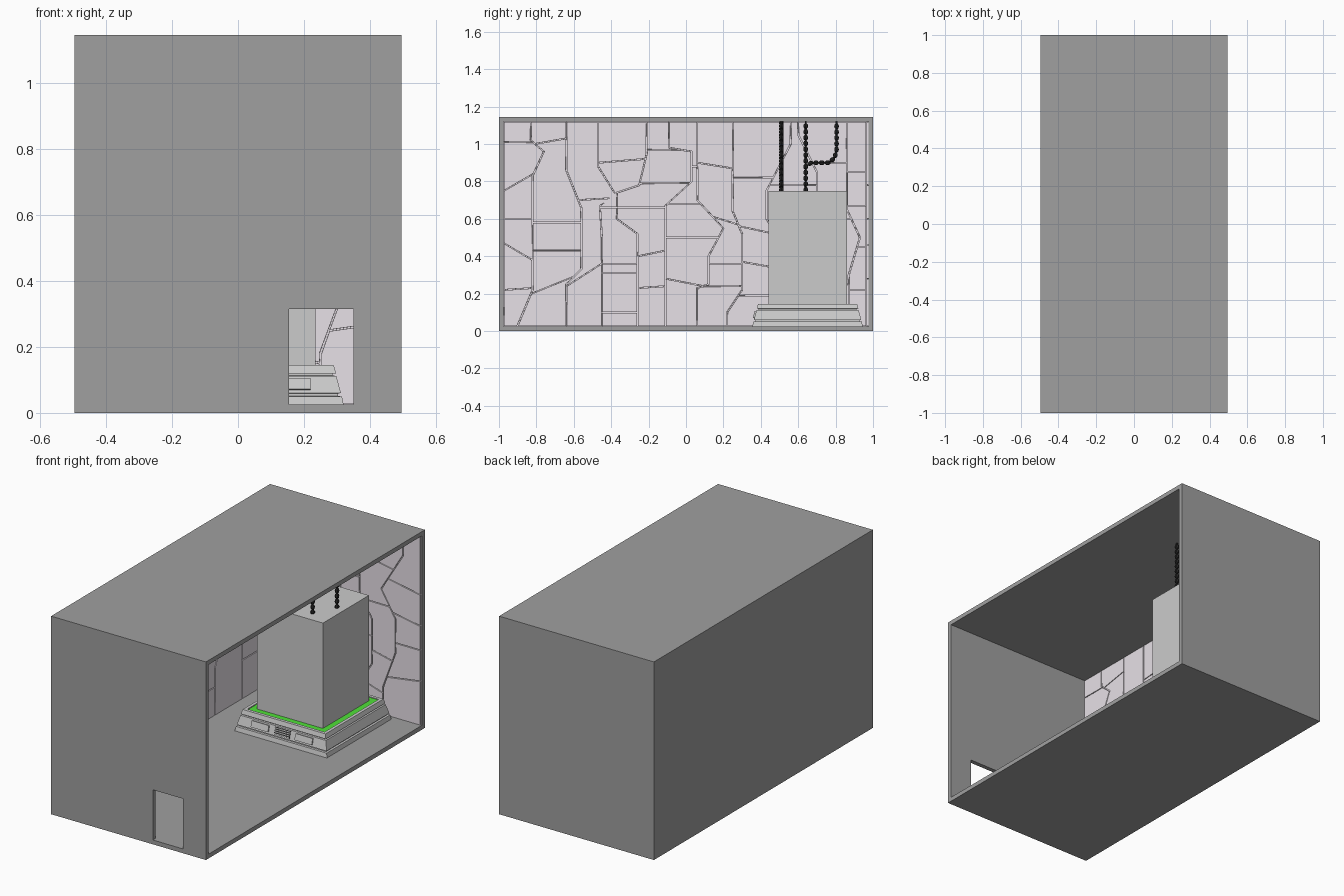
import bpy, bmesh, math
from mathutils import Vector, Matrix


def material(name, r, g, b):
    m = bpy.data.materials.new(name)
    m.diffuse_color = (r, g, b, 1)
    return m


DARK = material("dark_grey", 0.35, 0.35, 0.35)
LILAC = material("pale_lilac", 0.80, 0.75, 0.80)
GREEN = material("glow_green", 0.08, 0.75, 0.04)
BLACK = material("black", 0.02, 0.02, 0.02)


def finish(name, bm, mat=None):
    me = bpy.data.meshes.new(name)
    bm.to_mesh(me)
    bm.free()
    ob = bpy.data.objects.new(name, me)
    bpy.context.collection.objects.link(ob)
    if mat:
        me.materials.append(mat)
    return ob


def box(name, lo, hi, mat=None):
    lo, hi = Vector(lo), Vector(hi)
    bm = bmesh.new()
    m = Matrix.Translation((lo + hi) / 2) @ Matrix.Diagonal((*(hi - lo), 1))
    bmesh.ops.create_cube(bm, size=1, matrix=m)
    return finish(name, bm, mat)


# Room shell: hollow box open on the right, with a doorway in the front wall
room = box("room_shell", (-0.495, -1, 0), (0.495, 1, 1.145), DARK)
cutters = [box("cavity_cutter", (-0.472, -0.975, 0.025), (0.7, 0.975, 1.12)),
           box("door_cutter", (0.155, -1.2, 0.025), (0.35, -0.9, 0.315))]
bpy.context.view_layer.objects.active = room
for c in cutters:
    c.hide_render = True
    mod = room.modifiers.new("cut", 'BOOLEAN')
    mod.operation, mod.object, mod.solver = 'DIFFERENCE', c, 'EXACT'
    bpy.ops.object.modifier_apply(modifier=mod.name)
for c in cutters:
    bpy.data.objects.remove(c)


# Wall panelling: jogged seams split into raised plates with narrow grooves
def at(line, z):
    for (u0, z0), (u1, z1) in zip(line, line[1:]):
        if z0 <= z <= z1 and z1 > z0:
            return (u0 + (u1 - u0) * (z - z0) / (z1 - z0), z)
    return line[-1]


def piece(line, z0, z1):
    return [at(line, z0)] + [p for p in line if z0 < p[1] < z1] + [at(line, z1)]


def panelling(name, seams, splits, place, normal):
    bm = bmesh.new()
    seams = [[(s[0][0], 0.025)] + s + [(s[-1][0], 1.12)] for s in seams]
    for left, right, cuts in zip(seams, seams[1:], splits):
        cuts = [(0.025, 0.025)] + cuts + [(1.12, 1.12)]
        for a, b in zip(cuts, cuts[1:]):
            pts = piece(left, a[0], b[0]) + piece(right, a[1], b[1])[::-1]
            f = bm.faces.new([bm.verts.new(place(*p)) for p in pts])
            f.normal_update()
            if f.normal.dot(Vector(normal)) < 0:
                f.normal_flip()
    plates = bm.faces[:]
    bmesh.ops.inset_individual(bm, faces=plates, thickness=0.003)
    bmesh.ops.inset_individual(bm, faces=plates, thickness=0.0005, depth=0.009)
    return finish(name, bm, LILAC)


side_seams = [
    [(-0.975, 0.1)],
    [(-0.90, 0.03), (-0.82, 0.22), (-0.82, 0.83), (-0.76, 0.96), (-0.83, 1.02)],
    [(-0.64, 0.25), (-0.56, 0.33), (-0.56, 0.66), (-0.64, 0.86)],
    [(-0.45, 0.50), (-0.46, 0.67), (-0.37, 0.72), (-0.47, 0.88), (-0.47, 1.0)],
    [(-0.26, 0.52), (-0.37, 0.60), (-0.37, 0.74), (-0.25, 0.78), (-0.21, 0.95)],
    [(-0.11, 0.21), (-0.11, 0.67), (0.03, 0.80), (0.03, 0.96), (-0.09, 0.98)],
    [(0.06, 0.23), (0.12, 0.25), (0.12, 0.40), (0.20, 0.55), (0.06, 0.70), (0.06, 0.86)],
    [(0.22, 0.10), (0.30, 0.22), (0.30, 0.52), (0.25, 0.64), (0.25, 0.85)],
    [(0.45, 0.30), (0.52, 0.45), (0.43, 0.60), (0.43, 0.75), (0.56, 1.0)],
    [(0.70, 0.50), (0.70, 0.85), (0.60, 1.05)],
    [(0.87, 0.30), (0.93, 0.50), (0.86, 0.65), (0.86, 1.0)],
    [(0.965, 0.1)]]
side_splits = [
    [(0.22, 0.23), (0.47, 0.38), (0.60, 0.60), (0.75, 0.84), (1.01, 1.01)],
    [(0.20, 0.29), (0.43, 0.43), (0.58, 0.58), (1.00, 1.03)],
    [(0.24, 0.36), (0.70, 0.71)],
    [(0.10, 0.10), (0.31, 0.31), (0.36, 0.36), (0.66, 0.66), (0.90, 0.92)],
    [(0.23, 0.24), (0.40, 0.43), (0.66, 0.66), (0.79, 0.79), (0.97, 0.97)],
    [(0.28, 0.24), (0.50, 0.50), (0.68, 0.68), (0.88, 0.88)],
    [(0.24, 0.24), (0.36, 0.36), (0.61, 0.57), (0.90, 0.87)],
    [(0.19, 0.19), (0.37, 0.34), (0.56, 0.52), (0.82, 0.82)],
    [(0.40, 0.40), (0.78, 0.78)],
    [(0.25, 0.25), (0.60, 0.60), (0.90, 0.90)],
    [(0.22, 0.22), (0.45, 0.45), (0.67, 0.67), (0.85, 0.85)]]
panelling("left_wall_panels", side_seams, side_splits,
          lambda u, v: (-0.4715, u, v), (1, 0, 0))

back_seams = [
    [(-0.47, 0.1)],
    [(-0.30, 0.30), (-0.24, 0.38), (-0.24, 0.80), (-0.32, 0.90)],
    [(-0.08, 0.45), (-0.02, 0.60), (-0.02, 0.85), (-0.10, 0.95)],
    [(0.12, 0.20), (0.18, 0.30), (0.18, 0.56), (0.10, 0.70)],
    [(0.25, 0.18), (0.33, 0.40), (0.33, 0.60), (0.24, 0.75), (0.38, 0.98)],
    [(0.49, 0.1)]]
back_splits = [
    [(0.20, 0.24), (0.55, 0.55), (0.95, 0.98)],
    [(0.35, 0.35), (0.70, 0.70), (1.00, 1.00)],
    [(0.25, 0.25), (0.50, 0.46), (0.78, 0.78)],
    [(0.19, 0.15), (0.38, 0.35), (0.66, 0.66), (0.92, 0.88)],
    [(0.25, 0.28), (0.46, 0.46), (0.63, 0.60), (0.82, 0.78)]]
panelling("back_wall_panels", back_seams, back_splits,
          lambda u, v: (u, 0.9745, v), (0, -1, 0))

# Stepped square plinth with a recessed top, swept from (half width, z) pairs
CX, CY = 0.025, 0.65
profile = [(0.295, 0.025), (0.29, 0.05), (0.278, 0.051), (0.278, 0.059),
           (0.287, 0.06), (0.273, 0.112), (0.262, 0.113), (0.262, 0.119),
           (0.272, 0.12), (0.265, 0.145), (0.247, 0.145), (0.247, 0.127)]
bm = bmesh.new()
rings = [[bm.verts.new((CX + sx * h, CY + sy * h, z))
          for sx, sy in ((-1, -1), (1, -1), (1, 1), (-1, 1))] for h, z in profile]
for a, b in zip(rings, rings[1:]):
    for i in range(4):
        j = (i + 1) % 4
        bm.faces.new((a[i], a[j], b[j], b[i]))
bm.faces.new(rings[-1])
bm.faces.new(rings[0][::-1])
finish("plinth", bm)

# Green light strip and the monolith standing in it
box("light_strip", (CX - 0.246, CY - 0.246, 0.128), (CX + 0.246, CY + 0.246, 0.141), GREEN)
box("monolith", (CX - 0.21, CY - 0.21, 0.13), (CX + 0.21, CY + 0.21, 0.75))

# Plates and vent leaning against the front of the plinth
tilt = math.atan2(0.014, 0.052)


def front_plate(name, x, z, width, height, depth, mat=None):
    ob = box(name, (-width / 2, -depth, -height / 2), (width / 2, 0.004, height / 2), mat)
    ob.location = (CX + x, CY - 0.287 + (z - 0.06) * 0.27, z)
    ob.rotation_euler.x = -tilt


for side, label in ((-1, "left"), (1, "right")):
    front_plate(f"front_plate_{label}", side * 0.14, 0.087, 0.11, 0.036, 0.008)
front_plate("vent_back", 0, 0.087, 0.10, 0.042, 0.001, BLACK)
for k in range(4):
    front_plate(f"vent_slat_{k}", 0, 0.072 + k * 0.010, 0.10, 0.005, 0.006)


# Beaded chains hanging from the ceiling
def chain(name, points, step=0.031):
    bm = bmesh.new()
    carry = 0.0
    for a, b in zip(points, points[1:]):
        a, b = Vector(a), Vector(b)
        d = b - a
        rot = d.to_track_quat('Z', 'Y').to_matrix().to_4x4()
        bmesh.ops.create_cone(bm, cap_ends=True, segments=6, radius1=0.005, radius2=0.005,
                              depth=d.length, matrix=Matrix.Translation((a + b) / 2) @ rot)
        while carry < d.length:
            m = Matrix.Translation(a + d.normalized() * carry) @ rot @ Matrix.Diagonal((1, 1, 1.3, 1))
            bmesh.ops.create_uvsphere(bm, u_segments=8, v_segments=6, radius=0.0125, matrix=m)
            carry += step
        carry -= d.length
    finish(name, bm, BLACK)


chain("chain_front_right", [(0.12, 0.51, 0.755), (0.12, 0.51, 1.12)])
chain("chain_front_left", [(-0.07, 0.51, 0.77), (-0.07, 0.51, 1.12)])
chain("chain_back_right", [(0.185, 0.64, 0.755), (0.185, 0.64, 1.12)])
chain("chain_bent", [(-0.07, 0.64, 0.755), (-0.07, 0.64, 0.88), (-0.07, 0.67, 0.90),
                     (-0.07, 0.76, 0.90), (-0.07, 0.795, 0.925), (-0.07, 0.805, 0.97),
                     (-0.07, 0.805, 1.12)])
